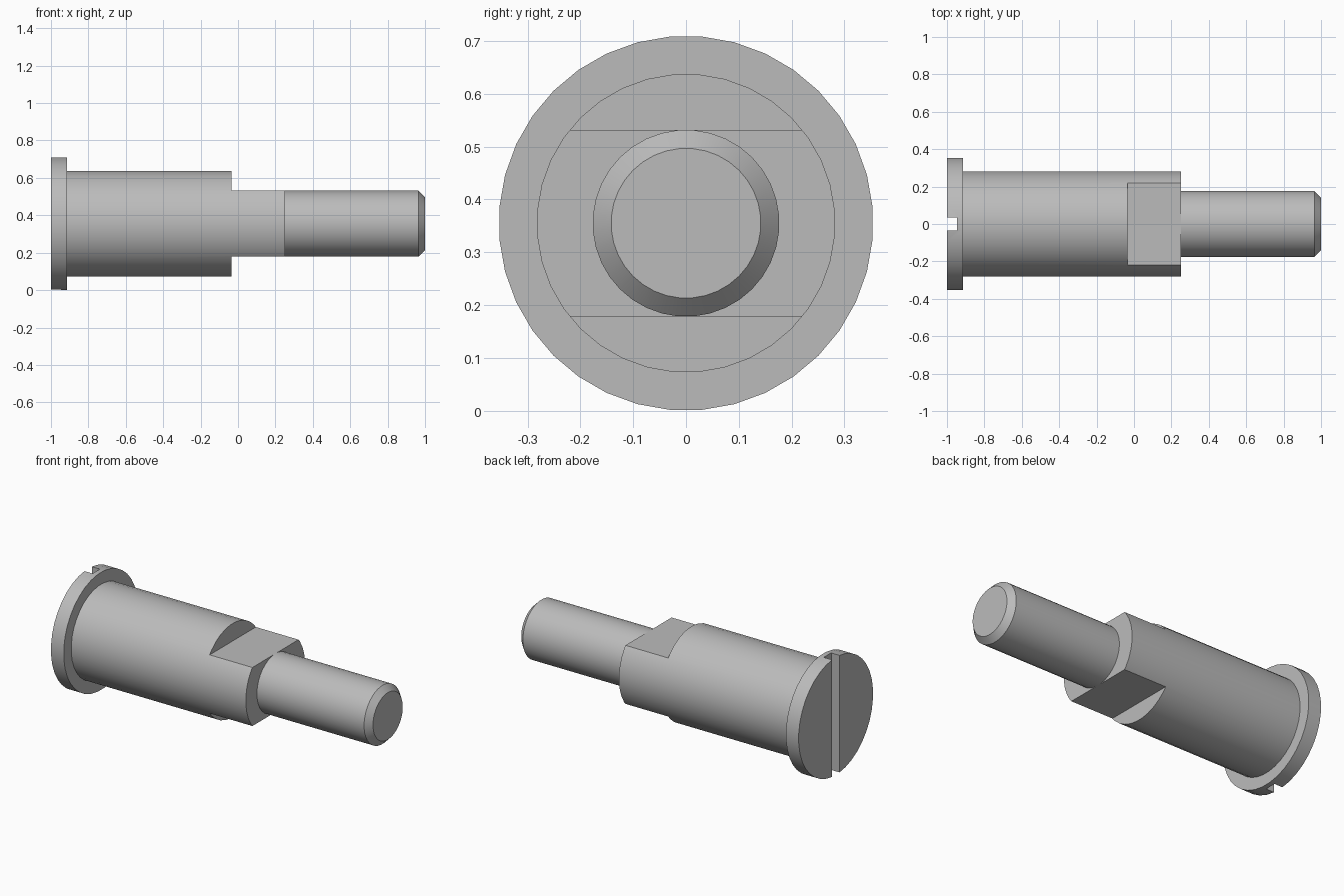
import bpy
import bmesh
import math
from mathutils import Matrix, Vector

cube = bpy.data.objects.get("Cube")
if cube:
    bpy.data.objects.remove(cube, do_unlink=True)

AXIS_Z = 0.355
SEGMENTS = 36

# Plain steel
steel = bpy.data.materials.new("grey steel")
steel.use_nodes = True
colour = (0.5, 0.5, 0.5, 1)
steel.diffuse_color = colour
steel.node_tree.nodes["Principled BSDF"].inputs["Base Color"].default_value = colour


def add_object(name, bm):
    bmesh.ops.recalc_face_normals(bm, faces=bm.faces)
    mesh = bpy.data.meshes.new(name)
    bm.to_mesh(mesh)
    bm.free()
    mesh.materials.append(steel)
    obj = bpy.data.objects.new(name, mesh)
    bpy.context.collection.objects.link(obj)
    return obj


def lathe(name, profile):
    """Turn (x, radius) points about the long axis and cap both ends."""
    bm = bmesh.new()
    rings = []
    for x, r in profile:
        ring = []
        for i in range(SEGMENTS):
            a = math.tau * (i + 0.5) / SEGMENTS
            ring.append(bm.verts.new((x, r * math.sin(a), AXIS_Z + r * math.cos(a))))
        rings.append(ring)
    for a, b in zip(rings, rings[1:]):
        for i in range(SEGMENTS):
            j = (i + 1) % SEGMENTS
            bm.faces.new((a[i], a[j], b[j], b[i]))
    bm.faces.new(rings[0])
    bm.faces.new(rings[-1])
    return add_object(name, bm)


def box(name, low, high):
    low, high = Vector(low), Vector(high)
    bm = bmesh.new()
    bmesh.ops.create_cube(bm, size=1, matrix=Matrix.Translation((low + high) / 2)
                          @ Matrix.Diagonal((*(high - low), 1)))
    obj = add_object(name, bm)
    obj.hide_render = True
    return obj


# Turned shaft: flanged head, thick body, thin chamfered pin
shaft = lathe("shoulder_screw", [
    (-1, 0.355), (-0.915, 0.355), (-0.915, 0.283), (0.25, 0.283),
    (0.25, 0.177), (0.965, 0.177), (1, 0.142)])

# Cutters: screwdriver slot and the two spanner flats
cutters = [box("slot_cutter", (-1.1, -0.035, -0.1), (-0.945, 0.035, 0.9))]
for name, side in (("upper_flat_cutter", 1), ("lower_flat_cutter", -1)):
    z = sorted((AXIS_Z + side * 0.1765, AXIS_Z + side * 0.4))
    cutters.append(box(name, (-0.035, -0.4, z[0]), (0.25 + 0.0005, 0.4, z[1])))

bpy.context.view_layer.objects.active = shaft
for cutter in cutters:
    mod = shaft.modifiers.new(cutter.name, 'BOOLEAN')
    mod.operation = 'DIFFERENCE'
    mod.solver = 'EXACT'
    mod.object = cutter
    bpy.ops.object.modifier_apply(modifier=mod.name)
    bpy.data.objects.remove(cutter, do_unlink=True)

# Smooth turned surfaces, sharp edges
bpy.ops.object.select_all(action='DESELECT')
shaft.select_set(True)
bpy.ops.object.shade_smooth_by_angle(angle=math.radians(30))
